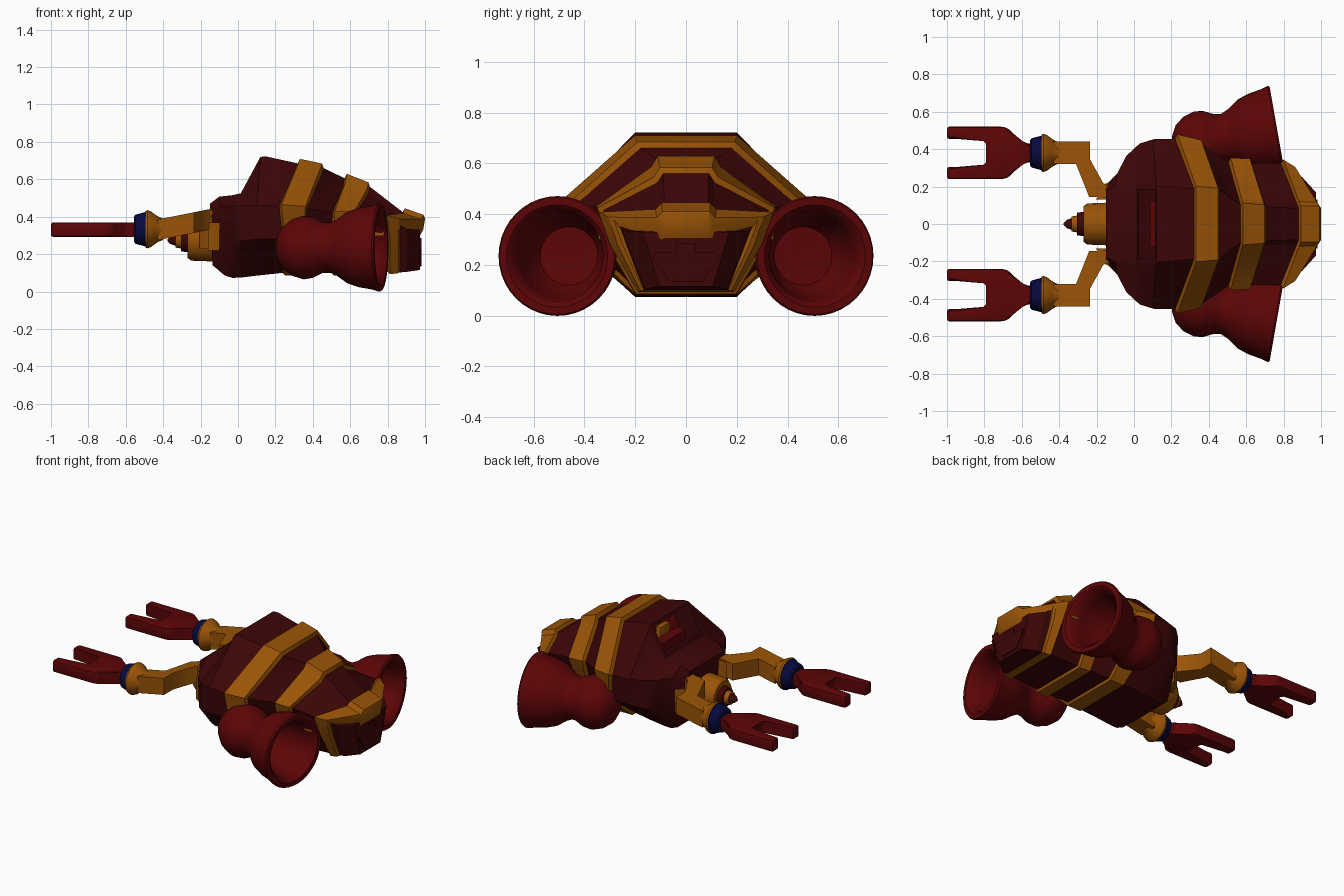
import bpy, bmesh, math
from mathutils import Matrix, Vector

if "Cube" in bpy.data.objects:
    bpy.data.objects.remove(bpy.data.objects["Cube"])


def mat(name, rgb):
    m = bpy.data.materials.new(name)
    m.diffuse_color = (*rgb, 1)
    m.use_nodes = True
    m.node_tree.nodes["Principled BSDF"].inputs["Base Color"].default_value = m.diffuse_color
    return m


MAROON = mat("dark maroon", (0.046, 0.0016, 0.002))
ORANGE = mat("amber orange", (0.32, 0.088, 0.002))
RED = mat("deep red", (0.108, 0.0015, 0.002))
BLUE = mat("navy blue", (0.002, 0.003, 0.048))
MATS = [MAROON, ORANGE, RED, BLUE]
M, O, R, B = range(4)


def finish(name, bm, angle=30):
    bmesh.ops.recalc_face_normals(bm, faces=bm.faces)
    me = bpy.data.meshes.new(name)
    bm.to_mesh(me)
    bm.free()
    for m in MATS:
        me.materials.append(m)
    ob = bpy.data.objects.new(name, me)
    bpy.context.collection.objects.link(ob)
    bpy.ops.object.select_all(action='DESELECT')
    ob.select_set(True)
    bpy.context.view_layer.objects.active = ob
    bpy.ops.object.shade_smooth_by_angle(angle=math.radians(angle))
    return ob


def loft(rings, colours):
    """Skin closed rings of points; colours gives one index per span."""
    bm = bmesh.new()
    vr = [[bm.verts.new(p) for p in ring] for ring in rings]
    n = len(vr[0])
    spans = []
    for a, b, c in zip(vr, vr[1:], colours):
        row = []
        for i in range(n):
            f = bm.faces.new((a[i], a[(i + 1) % n], b[(i + 1) % n], b[i]))
            f.material_index = c
            row.append(f)
        spans.append(row)
    for ring, c in ((vr[0], colours[0]), (vr[-1], colours[-1])):
        bm.faces.new(ring).material_index = c
    return bm, spans


def lathe(name, profile, colours, origin, yaw=0.0, n=32, angle=35):
    """Revolve (along, radius) pairs round a local x axis."""
    mx = Matrix.Translation(origin) @ Matrix.Rotation(yaw, 4, 'Z')
    rings = [[mx @ Vector((t, r * math.cos(k * math.tau / n), r * math.sin(k * math.tau / n)))
              for k in range(n)] for t, r in profile]
    return finish(name, loft(rings, colours)[0], angle)


def prism(name, outline, z0, z1, colour, side=1, slope=0.0, bevel=0.0, pivot=0.0):
    """Plan outline extruded in z, with an optional rise along x."""
    rings = [[(x, side * y, z + slope * (x - pivot)) for x, y in outline] for z in (z0, z1)]
    bm = loft(rings, [colour])[0]
    if bevel:
        bmesh.ops.bevel(bm, geom=bm.edges[:], offset=bevel, segments=2, affect='EDGES', profile=0.5)
        for f in bm.faces:
            f.material_index = colour
    return finish(name, bm)


# ---- hull: slanted cross-sections, with raised orange bands ----
def section(xs, top, mid, low, bot, raise_by=0.0, dx=0.0):
    xt, xm, xb = xs
    d = raise_by
    t = Vector((xt + dx, top[0] + d * .5, top[1] + d))
    m = Vector((xm + dx, mid[0] + d, mid[1] + d * .4))
    # shoulder below the top edge; it dips beside the narrow rear ridge
    s = t.lerp(m, .1) - Vector((0, 0, .022 if top[0] < .15 else 0))
    half = [tuple(t), tuple(s), tuple(m),
            (xb + dx, low[0] + d, low[1]), (xb + dx, bot[0] + d * .5, bot[1] - d * .6)]
    return half + [(x, -y, z) for x, y, z in reversed(half)]


rings, colours = [], []


def add(colour, *args, **kw):
    rings.append(section(*args, **kw))
    colours.append(colour)


def band(start, end, lift=.024):
    add(O, *start)
    add(O, *start, raise_by=lift, dx=.012)
    add(O, *end, raise_by=lift, dx=-.008)
    add(M, *end)


add(M, (-.15, -.15, -.135), (.18, .47), (.2, .40), (.2, .25), (.15, .14))
add(M, (-.10, -.09, -.07), (.2, .507), (.27, .45), (.28, .25), (.19, .085))
add(M, (-.03, -.04, -.03), (.2, .515), (.365, .455), (.365, .26), (.2, .073))
add(M, (.015, .03, .02), (.2, .525), (.43, .46), (.415, .27), (.2, .075))
add(M, (.12, .10, .10), (.2, .72), (.452, .46), (.435, .28), (.2, .085))
add(M, (.15, .12, .12), (.2, .722), (.455, .46), (.435, .28), (.2, .087))
band(((.32, .22, .24), (.19, .685), (.455, .455), (.43, .28), (.19, .1)),
     ((.458, .368, .36), (.18, .66), (.425, .445), (.38, .28), (.19, .1)))
band(((.57, .505, .5), (.1, .605), (.33, .42), (.29, .28), (.19, .1)),
     ((.705, .628, .6), (.09, .56), (.325, .415), (.285, .28), (.185, .1)))
band(((.88, .785, .8), (.085, .425), (.325, .40), (.28, .28), (.18, .105)),
     ((1.0, .87, .865), (.085, .39), (.285, .38), (.25, .28), (.17, .11)), lift=.02)
colours[-1] = O
add(O, (.99, .865, .86), (.08, .33), (.25, .33), (.23, .27), (.16, .12))
hull_bm, spans = loft(rings, colours)
bmesh.ops.recalc_face_normals(hull_bm, faces=hull_bm.faces)

# cockpit opening sunk into the sloping front face
window = spans[3][9]
bmesh.ops.inset_individual(hull_bm, faces=[window], thickness=.024)
bmesh.ops.inset_individual(hull_bm, faces=[window], thickness=.003, depth=-.13)
window.material_index = R
finish("hull", hull_bm, 32)

# seat and console inside the cockpit
prism("cockpit_seat", [(.15, -.05), (.19, -.05), (.19, .05), (.15, .05)], .53, .635, O, bevel=.008)
prism("cockpit_console", [(.085, -.12), (.15, -.12), (.15, .12), (.085, .12)], .51, .575, R)

# ---- tail block with a raised hatch ----
tail = [[(x, y, z) for y, z in ((-a, t), (a, t), (b, c), (-b, c))]
        for x, a, t, b, c in ((.84, .27, .37, .17, .10), (.90, .25, .335, .16, .105),
                              (.972, .17, .33, .105, .115))]
finish("tail_block", loft(tail, [M, M])[0])
hatch = [(-.04, .285), (.04, .285), (.04, .25), (.12, .25), (.13, .225), (.065, .135),
         (-.065, .135), (-.13, .225), (-.12, .25), (-.04, .25)]
finish("tail_hatch", loft([[(x, y, z) for y, z in hatch] for x in (.968, .981)], [M])[0])

# ---- nose snout with stepped tip ----
snout = [(-.12, .115), (-.25, .11), (-.27, .095), (-.27, .065), (-.305, .06), (-.305, .045),
         (-.335, .04), (-.335, .03), (-.36, .022), (-.378, .004)]
lathe("nose_snout", snout, [O, O, O, M, M, O, O, M, M], (0, 0, .275), n=16)

# ---- paired parts ----
pod = [(-.565, .01), (-.56, .06), (-.53, .115), (-.48, .152), (-.42, .17), (-.37, .162),
       (-.32, .137), (-.28, .132), (-.24, .15), (-.18, .192), (-.12, .212), (-.05, .224),
       (-.01, .236), (0, .230), (0, .202), (-.02, .18), (-.09, .17), (-.17, .155),
       (-.23, .135), (-.27, .115), (-.275, .01)]
claw = [(-.545, .05), (-.60, .05), (-.67, .13), (-.70, .14), (-1.0, .14), (-1.0, .075),
        (-.80, .075), (-.78, .055)]
claw = claw + [(x, -y) for x, y in reversed(claw)]
arm = [(-.43, .32), (-.31, .32), (-.24, .145), (-.13, .14), (-.14, .2), (-.165, .22),
       (-.235, .345), (-.235, .44), (-.43, .44)]
bracket = [(-.205, .13), (-.09, .13), (-.09, .21), (-.15, .21)]
hinge = [(-.16, .15), (-.10, .15), (-.10, .26), (-.135, .225), (-.16, .21)]
strut = [(.73, .28), (.78, .28), (.78, .345), (.73, .345)]
wrist = [(-.555, .068), (-.548, .078), (-.495, .092), (-.495, .098), (-.485, .102),
         (-.465, .095), (-.44, .076), (-.42, .064), (-.40, .058)]
for side, label in ((1, "left"), (-1, "right")):
    lathe(f"{label}_thruster", pod, [R] * (len(pod) - 1), (.765, side * .508, .235),
          yaw=side * math.radians(10), n=40, angle=40)
    prism(f"{label}_thruster_strut", strut, .30, .365, O, side)
    prism(f"{label}_claw", [(x, y + .38) for x, y in claw], .292, .37, R, side, bevel=.012)
    lathe(f"{label}_wrist", wrist, [B, B, B, O, O, O, O, O], (0, side * .38, .333), n=24)
    prism(f"{label}_arm", arm, .275, .385, O, side, slope=.2, pivot=-.43)
    prism(f"{label}_arm_bracket", bracket, .23, .43, O, side)
    prism(f"{label}_arm_hinge", hinge, .22, .37, O, side)
